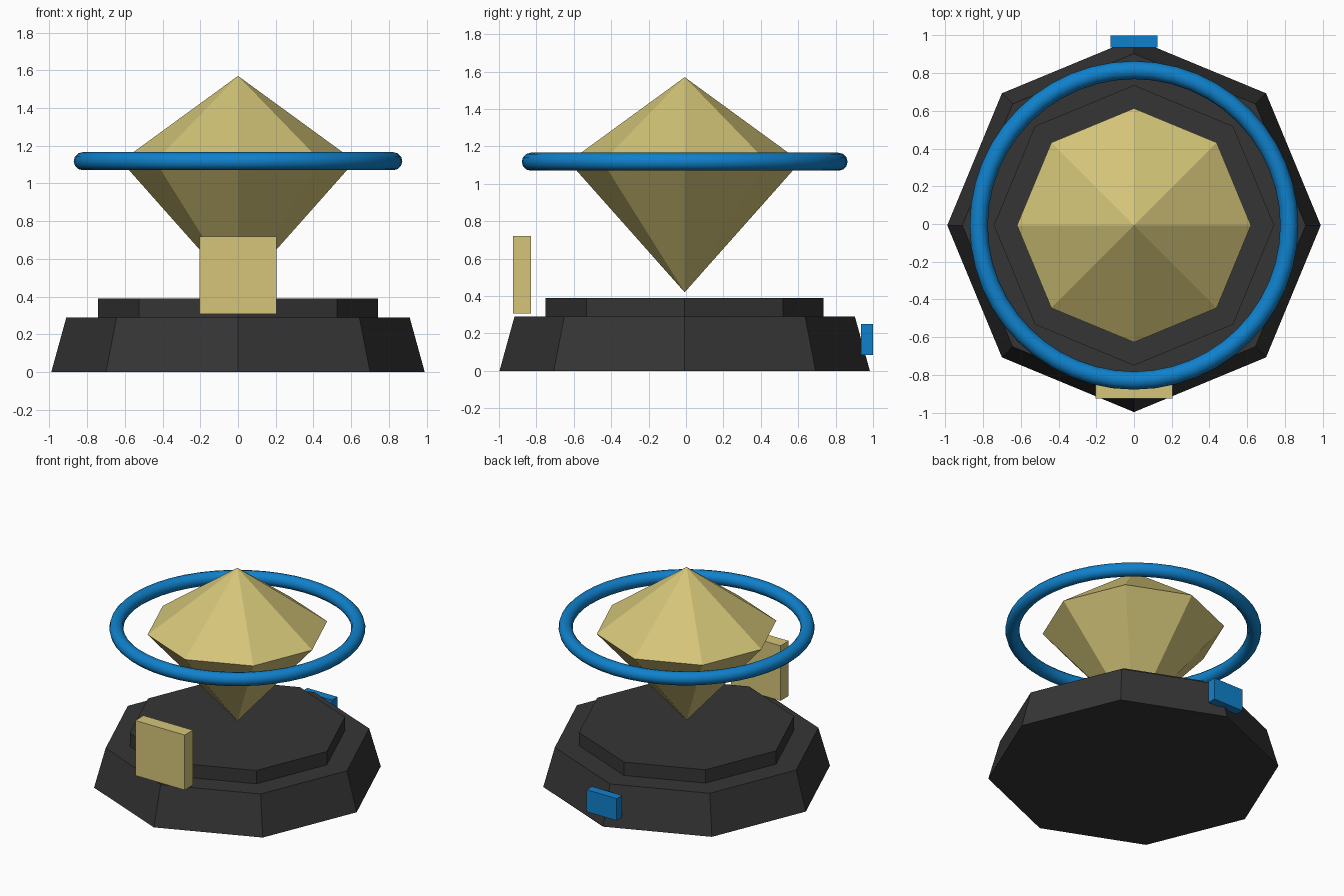
import bpy, bmesh, math

if "Cube" in bpy.data.objects:
    bpy.data.objects.remove(bpy.data.objects["Cube"])

CY = -0.007  # centre of the round parts along y


def material(name, rgb):
    m = bpy.data.materials.new(name)
    m.diffuse_color = (*rgb, 1.0)
    m.use_nodes = True
    m.node_tree.nodes["Principled BSDF"].inputs["Base Color"].default_value = m.diffuse_color
    return m


GOLD = material("pale gold", (0.66, 0.56, 0.19))
BLUE = material("bright blue", (0.005, 0.22, 0.60))
DARK = material("charcoal", (0.036, 0.036, 0.036))


def octagon_solid(name, profile, mat):
    """Eight-sided solid from (radius, z) pairs, corners on the axes."""
    bm = bmesh.new()
    rings = []
    for r, z in profile:
        if r == 0:
            rings.append([bm.verts.new((0, CY, z))] * 8)
        else:
            rings.append([bm.verts.new((r * math.cos(i * math.pi / 4),
                                        CY + r * math.sin(i * math.pi / 4), z))
                          for i in range(8)])
    for a, b in zip(rings, rings[1:]):
        for i in range(8):
            j = (i + 1) % 8
            bm.faces.new(list(dict.fromkeys([a[i], a[j], b[j], b[i]])))
    for (r, _), ring in zip((profile[0], profile[-1]), (rings[0], rings[-1])):
        if r:
            bm.faces.new(ring)
    bmesh.ops.recalc_face_normals(bm, faces=bm.faces[:])
    me = bpy.data.meshes.new(name)
    bm.to_mesh(me)
    bm.free()
    me.materials.append(mat)
    ob = bpy.data.objects.new(name, me)
    bpy.context.collection.objects.link(ob)


def box(name, lo, hi, mat):
    bpy.ops.mesh.primitive_cube_add(
        size=1, location=[(a + b) / 2 for a, b in zip(lo, hi)])
    ob = bpy.context.object
    ob.name = name
    ob.scale = [b - a for a, b in zip(lo, hi)]
    bpy.ops.object.transform_apply(location=False, rotation=False, scale=True)
    ob.data.materials.append(mat)


# Stepped pedestal
octagon_solid("pedestal_base", [(0.99, 0), (0.91, 0.29)], DARK)
octagon_solid("pedestal_step", [(0.743, 0.28), (0.743, 0.39)], DARK)

# Floating crystal
octagon_solid("crystal", [(0, 0.42), (0.62, 1.118), (0, 1.57)], GOLD)

# Ring around the crystal
bpy.ops.mesh.primitive_torus_add(
    location=(0, CY, 1.118), major_radius=0.823, minor_radius=0.048,
    major_segments=48, minor_segments=12)
ring = bpy.context.object
ring.name = "halo_ring"
ring.data.materials.append(BLUE)
bpy.ops.object.shade_smooth()

# Front panel and rear plate
box("front_panel", (-0.205, -0.925, 0.307), (0.205, -0.828, 0.72), GOLD)
box("rear_plate", (-0.125, 0.936, 0.085), (0.125, 1.0, 0.25), BLUE)
